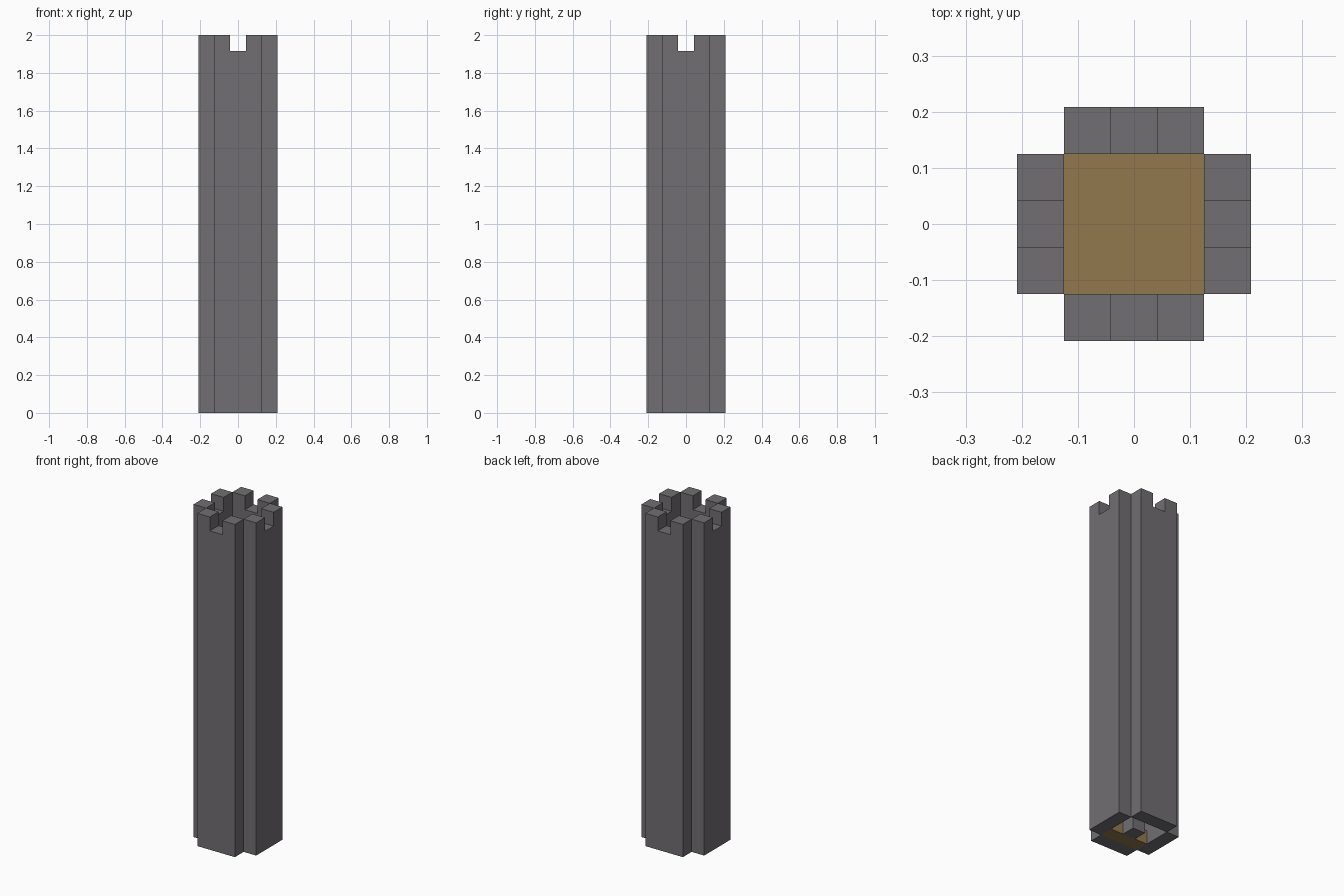
import bpy
import bmesh
from math import pi
from mathutils import Matrix, Vector

cube = bpy.data.objects.get("Cube")
if cube:
    bpy.data.objects.remove(cube, do_unlink=True)

U = 2 / 24            # block size
HALF = 1.5 * U        # half width of the inner shaft
TOP = 24 * U
DECK = 21 * U         # walking surface of the top floor


def material(name, rgb):
    mat = bpy.data.materials.new(name)
    mat.use_nodes = True
    mat.diffuse_color = (*rgb, 1)
    mat.node_tree.nodes["Principled BSDF"].inputs["Base Color"].default_value = (*rgb, 1)
    return mat


stone = material("stone_grey", (0.165, 0.158, 0.167))
wood = material("wood_brown", (0.29, 0.188, 0.075))


def finish(name, bm, mat):
    bmesh.ops.recalc_face_normals(bm, faces=bm.faces)
    mesh = bpy.data.meshes.new(name)
    bm.to_mesh(mesh)
    bm.free()
    mesh.materials.append(mat)
    obj = bpy.data.objects.new(name, mesh)
    bpy.context.collection.objects.link(obj)
    return obj


def box(name, low, high, mat, turn=0):
    low, high = Vector(low), Vector(high)
    bm = bmesh.new()
    bmesh.ops.create_cube(bm, size=1)
    bmesh.ops.scale(bm, vec=high - low, verts=bm.verts)
    bmesh.ops.translate(bm, vec=(low + high) / 2, verts=bm.verts)
    bmesh.ops.rotate(bm, matrix=Matrix.Rotation(turn, 3, "Z"), verts=bm.verts)
    return finish(name, bm, mat)


def notched_wall(name, turn):
    # Wall outline with a crenel in the middle, extruded outwards
    gap = U / 2
    outline = [(-HALF, 0), (HALF, 0), (HALF, TOP), (gap, TOP),
               (gap, TOP - U), (-gap, TOP - U), (-gap, TOP), (-HALF, TOP)]
    bm = bmesh.new()
    face = bm.faces.new([bm.verts.new((x, -HALF, z)) for x, z in outline])
    out = bmesh.ops.extrude_face_region(bm, geom=[face], use_keep_orig=True)
    moved = [v for v in out["geom"] if isinstance(v, bmesh.types.BMVert)]
    bmesh.ops.translate(bm, vec=(0, -U, 0), verts=moved)
    bmesh.ops.rotate(bm, matrix=Matrix.Rotation(turn, 3, "Z"), verts=bm.verts)
    return finish(name, bm, stone)


# Four outer walls
for i, side in enumerate(("front", "left", "back", "right")):
    notched_wall(side + "_wall", i * pi / 2)

# Top floor, and the stair post that carries it
box("top_floor", (-HALF, -HALF, DECK - U), (HALF, HALF, DECK), wood)
box("stair_post", (-U / 2, -U / 2, 0), (U / 2, U / 2, DECK - U), stone)

# Winding stair: each tread lies along the next wall, one block higher
for step in range(20):
    box(f"stair_tread_{step + 1}", (-HALF, -HALF, step * U),
        (HALF, -HALF + U, (step + 1) * U), wood, step * pi / 2)
